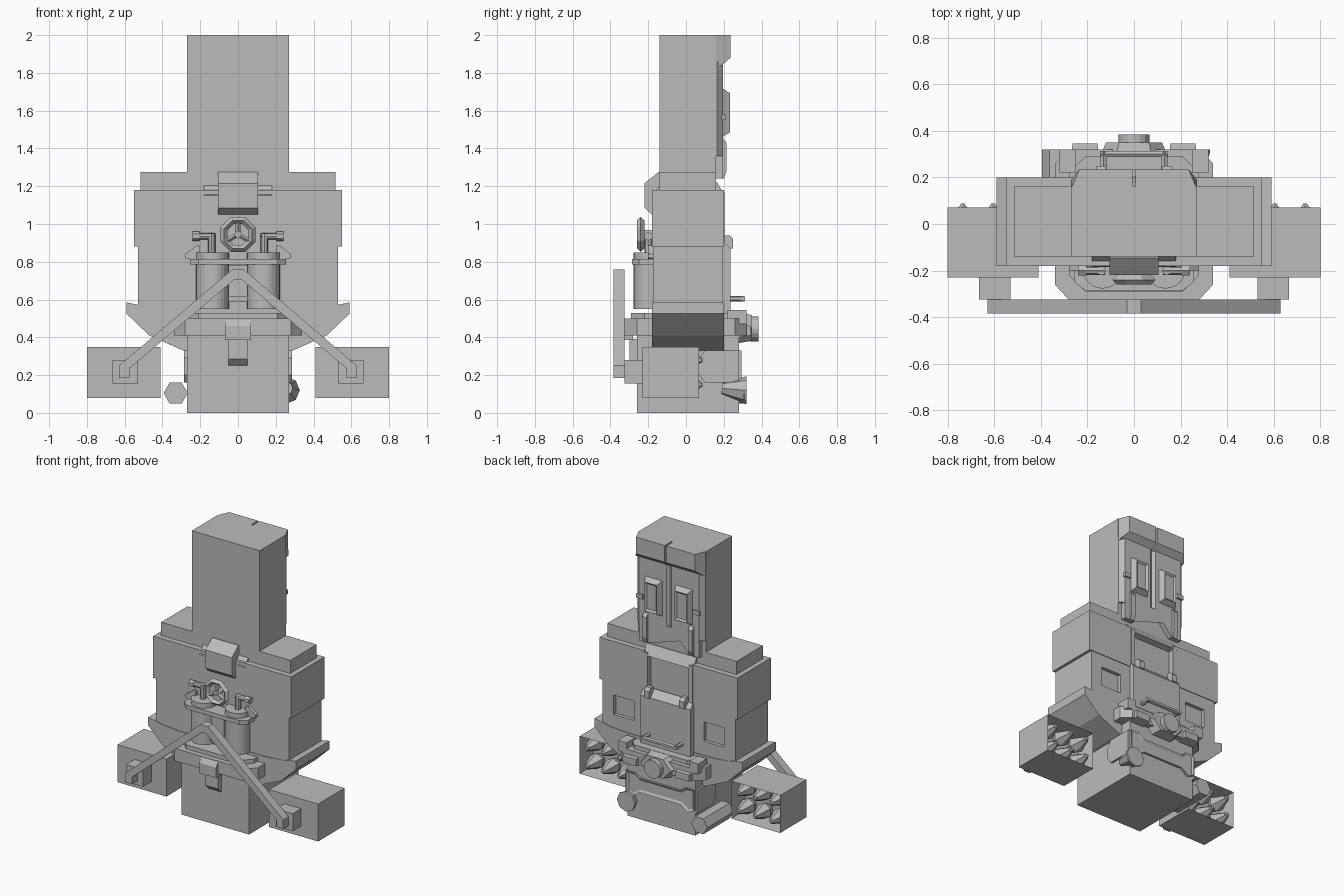
import bpy, bmesh, math
from mathutils import Vector

cube = bpy.data.objects.get("Cube")
if cube:
    bpy.data.objects.remove(cube, do_unlink=True)

grey = bpy.data.materials.new("plain_grey")
grey.use_nodes = True
grey.diffuse_color = (0.5, 0.5, 0.5, 1)
grey.node_tree.nodes["Principled BSDF"].inputs["Base Color"].default_value = (0.5, 0.5, 0.5, 1)


def finish(name, bm):
    bmesh.ops.recalc_face_normals(bm, faces=bm.faces)
    mesh = bpy.data.meshes.new(name)
    bm.to_mesh(mesh)
    bm.free()
    mesh.materials.append(grey)
    ob = bpy.data.objects.new(name, mesh)
    bpy.context.collection.objects.link(ob)
    return ob


def prism(name, pts, axis, a, b, mirror=False):
    """Extrude a 2D outline along an axis; mirror adds the -x half of the outline."""
    if mirror:
        pts = pts + [(-u, v) for u, v in reversed(pts) if u]
    place = {"x": lambda u, v, w: (w, u, v), "y": lambda u, v, w: (u, w, v),
             "z": lambda u, v, w: (u, v, w)}[axis]
    bm = bmesh.new()
    lo, hi = ([bm.verts.new(place(u, v, w)) for u, v in pts] for w in (a, b))
    bm.faces.new(lo)
    bm.faces.new(hi)
    for i in range(len(pts)):
        j = (i + 1) % len(pts)
        bm.faces.new((lo[i], lo[j], hi[j], hi[i]))
    return finish(name, bm)


def box(name, x0, x1, y0, y1, z0, z1):
    return prism(name, [(x0, y0), (x1, y0), (x1, y1), (x0, y1)], "z", z0, z1)


def rod(name, p, q, r1, r2=None, n=8, turn=0.0):
    """Straight round part from p to q."""
    p, q = Vector(p), Vector(q)
    bm = bmesh.new()
    bmesh.ops.create_cone(bm, cap_ends=True, segments=n, radius1=r1,
                          radius2=r1 if r2 is None else r2, depth=(q - p).length)
    rot = (q - p).to_track_quat("Z", "Y").to_matrix()
    for v in bm.verts:
        c, s = math.cos(turn), math.sin(turn)
        x, y, z = v.co
        v.co = rot @ Vector((x * c - y * s, x * s + y * c, z)) + (p + q) / 2
    return finish(name, bm)


def hollow_back(ob, wall, depth):
    """Open the +y end of a box into a cavity."""
    bm = bmesh.new()
    bm.from_mesh(ob.data)
    face = max(bm.faces, key=lambda f: f.normal.y)
    bmesh.ops.inset_individual(bm, faces=[face], thickness=wall)
    bmesh.ops.translate(bm, verts=face.verts, vec=(0, -depth, 0))
    bm.to_mesh(ob.data)
    bm.free()


def taper_back(ob, y, cx, cz, fx, fz):
    """Shrink the vertices at depth y towards a centre."""
    for v in ob.data.vertices:
        if abs(v.co.y - y) < 0.001:
            v.co.x = cx + (v.co.x - cx) * fx
            v.co.z = cz + (v.co.z - cz) * fz


# Head block with chamfered face
box("head", -.27, .27, -.14, .16, 1.18, 2)
prism("face", [(.27, .155), (.27, .165), (.24, .195), (.02, .195), (0, .18)],
      "z", 1.36, 1.86, True)
prism("chin", [(.24, 1.37), (.24, 1.24), (.16, 1.24), (.02, 1.4), (0, 1.4)],
      "y", .15, .195, True)
for s, side in ((1, "left"), (-1, "right")):
    def span(a, b):
        return sorted((s * a, s * b))
    brow = prism(side + "_brow", [(.15, 2), (.15, 1.83), (.19, 1.84), (.235, 1.88), (.235, 2)],
                 "x", *span(.006, .27))
    for v in brow.data.vertices:
        if abs(v.co.x) > .2 and v.co.y > .2:
            v.co.x = s * .235
    eye = box(side + "_eye_frame", *span(.05, .19), .19, .232, 1.46, 1.72)
    taper_back(eye, .232, s * .12, 1.585, .7, .8)
    hollow_back(eye, .018, .012)
    prism(side + "_cheek_tube", [(.18, 1.25), (.2, 1.24), (.215, 1.28), (.215, 1.43), (.19, 1.46),
                                 (.18, 1.45)], "x", *span(.165, .2))
    box(side + "_temple_pin", *span(.2, .25), .19, .21, 1.55, 1.58)

# Shoulder blocks and neck steps
    box(side + "_shoulder_step", *span(.2, .515), -.14, .16, 1.17, 1.275)
    box(side + "_shoulder", *span(.19, .55), -.18, .2, .88, 1.18)
    box(side + "_chest_strap", *span(.165, .195), .16, .205, .9, 1.17)
    prism(side + "_collar", [(-.185, 1.15), (-.13, 1.215), (-.13, 1.15)], "x", *span(.1, .18))
box("chest", -.2, .2, -.18, .165, .88, 1.18)
prism("back_collar", [(.1, 1.24), (.165, 1.22), (.205, 1.15), (.17, 1.14), (.1, 1.14)],
      "x", -.2, .2)
prism("front_clip", [(-.13, 1.275), (-.145, 1.275), (-.22, 1.215), (-.22, 1.085), (-.175, 1.045),
                     (-.13, 1.045)], "x", -.105, .105)

# Middle torso with square pockets
torso = box("torso", -.53, .53, -.175, .195, .5, .89)
for s in (1, -1):
    a, b = sorted((s * .28, s * .44))
    cutter = box("pocket_cutter", a, b, .17, .3, .65, .79)
    cutter.hide_render = True
    cutter.hide_set(True)
    cut = torso.modifiers.new("pocket", "BOOLEAN")
    cut.object, cut.operation, cut.solver = cutter, "DIFFERENCE", "EXACT"
    prism("belly_clip", [(.2, .87), (.25, .87), (.25, .92), (.23, .94), (.2, .94)],
          "x", *sorted((s * .12, s * .16)))
prism("belly_panel", [(.19, .5), (.235, .5), (.235, .87), (.19, .92)], "x", -.2, .2)
for s in (1, -1):
    rod("belly_handle_end", (s * .13, .22, .605), (s * .13, .31, .605), .015, n=6)
rod("belly_handle", (-.145, .3, .605), (.145, .3, .605), .015, n=6)

# Flared skirt
prism("skirt", [(0, .55), (.35, .55), (.47, .56), (.59, .585), (.59, .525), (.47, .41), (.29, .33),
                (0, .33)], "y", -.18, .2, True)

# Base block, wrap plate and back panel
prism("base", [(.27, -.26), (.27, .28)], "z", 0, .46, True)
for s in (1, -1):
    prism("base_side_plate", [(.07, .2), (.1, .16), (.28, .16), (.28, .33), (.1, .33), (.07, .29)],
          "x", *sorted((s * .26, s * .285)))
panel = prism("base_back_panel", [(0, .2), (.16, .2), (.22, .16), (.27, .18), (.27, .33), (.2, .33),
                                  (.16, .3), (0, .3)], "y", .27, .295, True)
hollow_back(panel, .018, .01)

# Belt with buckles and pouches
prism("belt", [(0, -.325), (.28, -.325), (.34, -.26), (.34, .26), (.28, .32), (0, .32)],
      "z", .41, .5, True)
prism("belt_upper", [(0, -.29), (.21, -.29), (.28, -.22), (.28, .22), (.21, .29), (0, .29)],
      "z", .49, .53, True)
prism("front_buckle", [(-.28, .5), (-.32, .5), (-.345, .46), (-.345, .385), (-.28, .385)],
      "x", -.068, .068)
prism("front_tab", [(-.25, .39), (-.3, .39), (-.3, .285), (-.265, .25), (-.25, .25)],
      "x", -.05, .05)
plate = prism("back_buckle_plate", [(0, .37), (.08, .37), (.15, .45), (.08, .53), (0, .53)],
              "y", .28, .35, True)
taper_back(plate, .35, 0, .45, .8, .85)
rod("back_buckle", (0, .34, .445), (0, .385, .445), .066, n=16)
for s in (1, -1):
    a, b = sorted((s * .15, s * .27))
    wing = box("belt_wing", a, b, .28, .345, .4, .47)
    taper_back(wing, .345, s * .21, .435, .9, .7)
    box("belt_pouch", *sorted((s * .25, s * .32)), .22, .32, .47, .545)

# Hip canister and flared nozzle
rod("hip_canister", (-.33, .02, .105), (-.33, .32, .105), .064, n=6, turn=math.pi / 2)
rod("hip_nozzle", (.255, .19, .13), (.255, .31, .12), .035, .072, n=8)
rod("hip_nozzle_cap", (.255, .31, .12), (.255, .32, .12), .072, n=8)

# Fuel tanks, pipes and clamp
for s in (1, -1):
    rod("tank", (s * .135, -.19, .55), (s * .135, -.19, .85), .087, n=24)
    rod("tank_pipe", (s * .14, -.2, .84), (s * .14, -.2, .95), .02)
    rod("tank_pipe_arm", (s * .125, -.2, .935), (s * .22, -.2, .935), .018)
    rod("tank_pipe_cap", (s * .205, -.2, .935), (s * .24, -.2, .935), .024, n=6)
    prism("tank_bracket", [(s * .2, .8), (s * .28, .82), (s * .28, .84), (s * .22, .885),
                           (s * .2, .885)], "y", -.2, -.17)
prism("tank_clamp", [(0, -.285), (.21, -.285), (.255, -.25), (.255, -.17), (0, -.17)],
      "z", .785, .815, True)
box("tank_spacer", -.05, .05, -.23, -.17, .62, .78)
box("tank_spacer_foot", -.05, .05, -.25, -.17, .59, .62)

# Hand wheel
bpy.ops.mesh.primitive_torus_add(location=(0, -.24, .945), rotation=(math.pi / 2, 0, math.pi / 8),
                                 major_segments=8, minor_segments=4, major_radius=.08,
                                 minor_radius=.02)
wheel = bpy.context.object
wheel.rotation_euler = (math.pi / 2, math.pi / 8, 0)
wheel.name = "wheel_rim"
wheel.data.materials.append(grey)
rod("wheel_axle", (0, -.255, .945), (0, -.17, .945), .022, n=4)
for k in range(3):
    t = math.pi / 2 + k * math.tau / 3
    rod("wheel_spoke", (0, -.24, .945),
        (.075 * math.cos(t), -.24, .945 + .075 * math.sin(t)), .012, n=4)

# Support arms and missile pods
for s, side in ((1, "left"), (-1, "right")):
    prism(side + "_support_arm", [(0, .76), (s * .03, .76), (s * .63, .25), (s * .63, .185),
                                  (s * .575, .185), (s * .575, .235), (s * .02, .705), (0, .705)],
          "y", -.385, -.325)
    box(side + "_pod_bracket", *sorted((s * .53, s * .665)), -.325, -.22, .155, .28)
    pod = box(side + "_pod", *sorted((s * .41, s * .8)), -.23, .07, .08, .35)
    hollow_back(pod, .014, .14)
    for x in (.475, .605, .735):
        for z in (.15, .28):
            rod("missile_body", (s * x, -.08, z), (s * x, -.03, z), .035, .057, n=6)
            rod("missile_nose", (s * x, -.03, z), (s * x, .075, z), .057, .02, n=6)
            rod("missile_tip", (s * x, .07, z), (s * x, .087, z), .02, .01, n=6)
